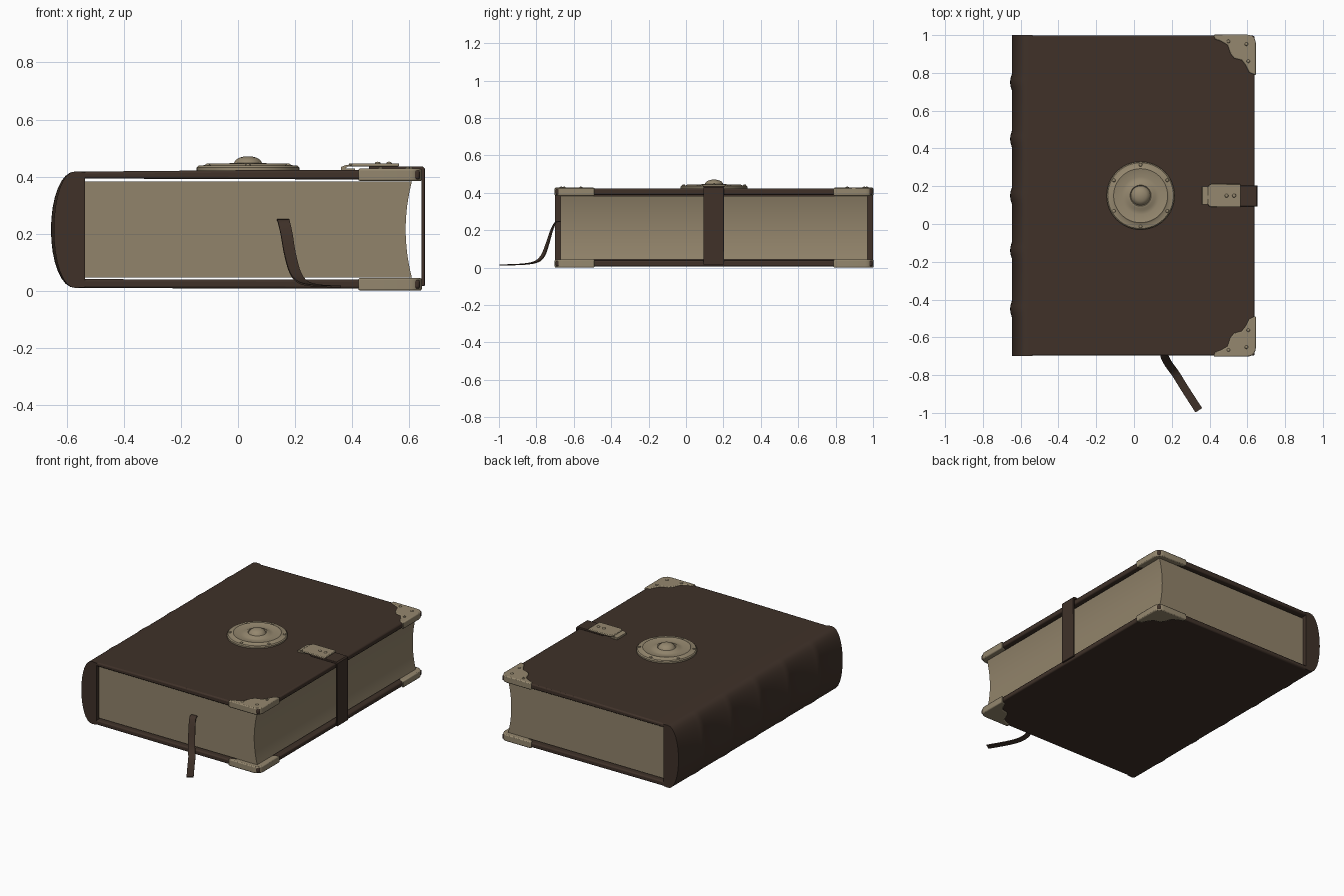
import bpy, bmesh, math
from mathutils import Vector

if "Cube" in bpy.data.objects:
    bpy.data.objects.remove(bpy.data.objects["Cube"])


def material(name, rgb):
    m = bpy.data.materials.new(name)
    m.diffuse_color = (*rgb, 1)
    m.use_nodes = True
    m.node_tree.nodes["Principled BSDF"].inputs["Base Color"].default_value = m.diffuse_color
    return m


LEATHER = material("dark leather", (0.050, 0.031, 0.022))
PAPER = material("aged paper", (0.285, 0.228, 0.145))
METAL = material("dull brass", (0.300, 0.245, 0.158))
YC = 0.15  # middle of the book in y


def finish(name, bm, mat, bevel=0, angle=35):
    bmesh.ops.recalc_face_normals(bm, faces=bm.faces)
    me = bpy.data.meshes.new(name)
    bm.to_mesh(me)
    bm.free()
    ob = bpy.data.objects.new(name, me)
    bpy.context.collection.objects.link(ob)
    me.materials.append(mat)
    if bevel:
        b = ob.modifiers.new("bevel", 'BEVEL')
        b.width, b.segments = bevel, 2
        b.limit_method, b.angle_limit = 'ANGLE', math.radians(50)
    bpy.ops.object.select_all(action='DESELECT')
    ob.select_set(True)
    bpy.context.view_layer.objects.active = ob
    bpy.ops.object.shade_smooth_by_angle(angle=math.radians(angle))
    return ob


def loft(rings, closed=True):
    """Skin a list of equal-length rings; cap both ends if closed."""
    bm = bmesh.new()
    vs = [[bm.verts.new(p) for p in r] for r in rings]
    n = len(vs[0])
    for a, b in zip(vs, vs[1:]):
        for i in range(n):
            j = (i + 1) % n
            bm.faces.new((a[i], a[j], b[j], b[i]))
    if closed:
        bm.faces.new(vs[0])
        bm.faces.new(vs[-1])
    return bm


def prism_y(pts, y0, y1):
    return loft([[(x, y, z) for x, z in pts] for y in (y0, y1)])


def prism_z(pts, z0, z1):
    return loft([[(x, y, z) for x, y in pts] for z in (z0, z1)])


def rivet(name, x, y, z, r=0.009):
    bm = bmesh.new()
    bmesh.ops.create_uvsphere(bm, u_segments=12, v_segments=8, radius=r)
    for v in bm.verts:
        v.co = Vector((x, y, z)) + Vector((v.co.x, v.co.y, v.co.z * 0.6))
    finish(name, bm, METAL, angle=60)


# Cover boards, the upper one rising slightly to the fore edge
finish("bottom_cover", prism_y([(-0.57, 0.009), (0.638, 0.006), (0.638, 0.038), (-0.57, 0.040)],
                               -0.697, 0.997), LEATHER, 0.008)
finish("top_cover", prism_y([(-0.57, 0.393), (0.638, 0.389), (0.638, 0.423), (0.1, 0.423), (-0.57, 0.417)],
                            -0.697, 0.997), LEATHER, 0.008)

# Rounded spine with five raised bands
bands = [0.75, 0.45, 0.15, -0.14, -0.45]
stations = {-0.70: 0, 1.0: 0}
for b in bands:
    for dy, h in ((-0.045, 0), (-0.02, 0.8), (0, 1), (0.02, 0.8), (0.045, 0)):
        stations[b + dy] = h
rings = []
for y, h in sorted(stations.items()):
    ring = [(-0.537, y, 0.012), (-0.537, y, 0.416)]
    for i in range(17):
        t = math.pi * (0.5 + i / 16)
        k = abs(math.cos(t)) ** 0.9
        ring.append((-0.568 - k * (0.078 + 0.010 * h), y, 0.2135 + 0.2045 * math.sin(t)))
    rings.append(ring)
finish("spine", loft(rings), LEATHER, angle=40)

# Page block with a hollow fore edge
pages = [(-0.55, 0.383), (-0.55, 0.045)]
for i in range(17):
    s = -1 + i / 8
    pages.append((0.588 + 0.022 * s * s, 0.214 + 0.169 * s))
finish("page_block", prism_y(pages, -0.672, 0.970), PAPER)

# Metal corner guards with scalloped inner edge, mirrored front/back and top/bottom
scallop = [(.225, 0), (.215, .025), (.185, .035), (.15, .055), (.135, .1), (.115, .125),
           (.075, .135), (.055, .16), (.035, .2), (0, .215)]
R = 0.045
arc = [(R - R * math.cos(a), R - R * math.sin(a))
       for a in (math.pi / 2 * i / 6 for i in range(7))]
outline = scallop + arc
for side, s in (("front", -1), ("back", 1)):
    for level, z0, z1 in (("bottom", 0.0, 0.044), ("top", 0.384, 0.428)):
        pts = [(0.645 - u, YC + s * (0.852 - v)) for u, v in outline]
        finish(f"{side}_{level}_corner_guard", prism_z(pts, z0, z1), METAL, 0.006)
        for i, (u, v) in enumerate(((.145, .035), (.05, .05), (.04, .14))):
            rivet(f"{side}_{level}_corner_rivet_{i}", 0.645 - u, YC + s * (0.852 - v),
                  z1 if level == "top" else 0.003, 0.009 if level == "top" else 0.005)

# Round medallion turned from a profile
CX = 0.035
profile = [(0.180, 0.418), (0.180, 0.432), (0.174, 0.438), (0.150, 0.440), (0.143, 0.445),
           (0.134, 0.443), (0.100, 0.437), (0.080, 0.439), (0.068, 0.446), (0.056, 0.448),
           (0.052, 0.444), (0.048, 0.450), (0.042, 0.459), (0.030, 0.466), (0.015, 0.470), (0.002, 0.471)]
rings = [[(CX + r * math.cos(2 * math.pi * i / 48), YC + r * math.sin(2 * math.pi * i / 48), z)
          for i in range(48)] for r, z in profile]
finish("medallion", loft(rings), METAL, angle=40)
for i in range(6):
    a = math.pi * (i / 3 + 1 / 6)
    rivet(f"medallion_rivet_{i}", CX + 0.163 * math.cos(a), YC + 0.163 * math.sin(a), 0.440)

# Leather strap wrapping the fore edge
strap = [(0.46, 0.424), (0.640, 0.424), (0.643, 0.420), (0.643, 0.016), (0.655, 0.016),
         (0.655, 0.428), (0.648, 0.436), (0.46, 0.436)]
finish("strap", prism_y(strap, 0.093, 0.203), LEATHER, 0.002)

# Clasp: rounded plate, hook and catch
w, c = 0.061, 0.022
plate = [(0.388, YC - w + c), (0.396, YC - w + 0.006), (0.41, YC - w), (0.565, YC - w),
         (0.565, YC + w), (0.41, YC + w), (0.396, YC + w - 0.006), (0.388, YC + w - c)]
finish("clasp_plate", prism_z(plate, 0.435, 0.446), METAL, 0.004)
hook = [(0.360, 0.420), (0.410, 0.420), (0.410, 0.428), (0.376, 0.428), (0.386, 0.436),
        (0.41, 0.436), (0.41, 0.442), (0.378, 0.440), (0.362, 0.434)]
finish("clasp_hook", prism_y(hook, YC - 0.048, YC + 0.048), METAL)
for i, x in enumerate((0.49, 0.53)):
    rivet(f"clasp_rivet_{i}", x, YC, 0.446, 0.010)

# Ribbon bookmark hanging out of the pages and lying on the table
keys = [(0.157, -0.660, 0.246), (0.160, -0.695, 0.243), (0.170, -0.718, 0.200), (0.182, -0.740, 0.130),
        (0.200, -0.765, 0.065), (0.225, -0.800, 0.032), (0.265, -0.865, 0.019), (0.343, -0.986, 0.014)]
P = [Vector(k) for k in keys]
path = []
for i in range(len(P) - 1):
    a, b, d, e = P[max(i - 1, 0)], P[i], P[i + 1], P[min(i + 2, len(P) - 1)]
    for j in range(5):
        t = j / 5
        path.append(0.5 * (2 * b + (d - a) * t + (2 * a - 5 * b + 4 * d - e) * t * t
                           + (3 * b - a - 3 * d + e) * t ** 3))
path.append(P[-1])
rings = []
for i, p in enumerate(path):
    f = (path[min(i + 1, len(path) - 1)] - path[max(i - 1, 0)]).normalized()
    turn = 0.55 * min(1, i / 25)
    side = Vector((math.cos(turn), math.sin(turn), 0))
    side = (side - f * side.dot(f)).normalized() * 0.021
    up = side.cross(f).normalized() * 0.003
    rings.append([p - side - up, p + side - up, p + side + up, p - side + up])
finish("ribbon_bookmark", loft(rings), LEATHER)
